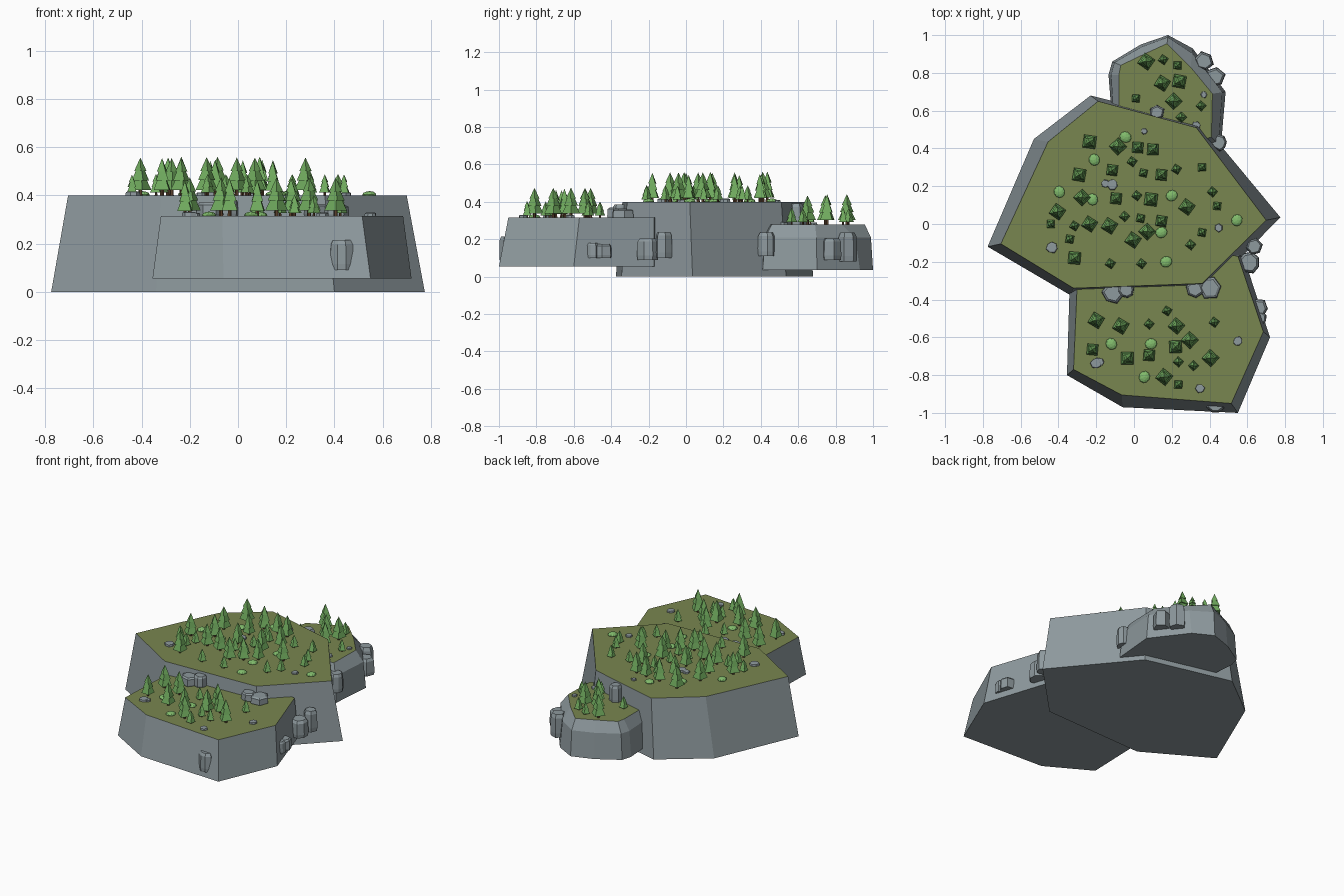
import bpy, bmesh, math, random

if "Cube" in bpy.data.objects:
    bpy.data.objects.remove(bpy.data.objects["Cube"])
random.seed(4)


def material(name, rgb):
    m = bpy.data.materials.new(name)
    m.diffuse_color = (*rgb, 1)
    m.use_nodes = True
    m.node_tree.nodes["Principled BSDF"].inputs["Base Color"].default_value = m.diffuse_color
    return m


ROCK = material("rock", (0.27, 0.32, 0.34))
GRASS = material("grass", (0.19, 0.24, 0.08))
LEAF = material("leaf", (0.16, 0.40, 0.11))
BUSH = material("bush_leaf", (0.22, 0.50, 0.15))
BARK = material("bark", (0.10, 0.05, 0.025))


def add(name, mesh, loc=(0, 0, 0), scale=(1, 1, 1), rot=0):
    o = bpy.data.objects.new(name, mesh)
    o.location, o.scale, o.rotation_euler = loc, scale, (0, 0, rot)
    bpy.context.collection.objects.link(o)
    return o


def to_mesh(bm, name, mats):
    bmesh.ops.recalc_face_normals(bm, faces=bm.faces)
    me = bpy.data.meshes.new(name)
    bm.to_mesh(me)
    bm.free()
    for m in mats:
        me.materials.append(m)
    return me


def loft(name, rings, mats):
    """Closed stack of (outline, z) rings; the last cap takes the last material."""
    bm = bmesh.new()
    rows = [[bm.verts.new((x, y, z)) for x, y in pts] for pts, z in rings]
    n = len(rows[0])
    for a, b in zip(rows, rows[1:]):
        for i in range(n):
            j = (i + 1) % n
            bm.faces.new((a[i], a[j], b[j], b[i]))
    bm.faces.new(rows[0][::-1])
    bm.faces.new(rows[-1]).material_index = len(mats) - 1
    return to_mesh(bm, name, mats)


def mix(a, b, t):
    return [(p[0] + (q[0] - p[0]) * t, p[1] + (q[1] - p[1]) * t) for p, q in zip(a, b)]


# Main plateau
base = [(-.775, -.12), (-.53, .45), (-.23, .68), (.36, .535), (.775, .035), (.40, -.345), (-.34, -.375)]
top = [(-.705, -.105), (-.455, .435), (-.19, .65), (.33, .51), (.70, .02), (.36, -.315), (-.32, -.34)]
add("main_plateau", loft("main_plateau", [(base, 0), (top, .4)], [ROCK, GRASS]))

# Front terrace
base = [(-.34, -.30), (-.355, -.80), (-.06, -.97), (.55, -1.0), (.72, -.60), (.58, -.17), (.1, -.1)]
top = [(-.30, -.30), (-.32, -.77), (-.065, -.905), (.515, -.95), (.685, -.57), (.55, -.17), (.1, -.1)]
add("front_terrace", loft("front_terrace", [(base, .055), (top, .315)], [ROCK, GRASS]))

# Back terrace with a chamfered rim
base = [(-.12, .60), (-.135, .79), (-.115, .86), (.035, .95), (.18, 1.0), (.31, .93), (.485, .70), (.46, .41), (.2, .4)]
top = [(-.08, .60), (-.08, .79), (-.07, .84), (.055, .90), (.175, .955), (.30, .83), (.415, .69), (.41, .46), (.2, .4)]
add("back_terrace", loft("back_terrace", [(base, .035), (mix(base, top, .25), .21), (top, .28)], [ROCK, GRASS]))


# Boulders: irregular faceted prisms
def boulder(name, x, y, r, z0, z1):
    n = random.choice((6, 7, 8))
    turn = random.random() * 6
    shape = [(r * k * math.cos(turn + i * math.tau / n), r * k * math.sin(turn + i * math.tau / n))
             for i in range(n) for k in [random.uniform(.86, 1.1)]]
    ring = lambda s: [(px * s, py * s) for px, py in shape]
    h = z1 - z0
    add(name, loft(name, [(ring(.95), 0), (ring(1), h * .2), (ring(.95), h * .85), (ring(.75), h)], [ROCK]), (x, y, z0))


for b in [(.37, .86, .055, .08, .235), (.425, .775, .058, .09, .205), (.45, .43, .045, .11, .235),
          (.605, -.205, .058, .09, .205), (.635, -.12, .045, .10, .24), (.655, -.45, .055, .10, .175),
          (.665, -.50, .04, .10, .18), (.43, -.955, .05, .09, .215)]:
    boulder("cliff_boulder", *b)
for b in [(-.115, -.365, .06, .31, .37), (-.04, -.35, .045, .31, .385), (.32, -.345, .05, .31, .365),
          (.40, -.335, .062, .31, .36), (.12, .59, .045, .275, .39)]:
    boulder("ledge_boulder", *b)
for z, spots in [(.4, [(.055, .49, .018), (-.115, .21, .03), (-.15, .215, .024), (-.435, -.125, .03), (.45, -.02, .023)]),
                 (.315, [(.55, -.62, .025), (-.20, -.738, .03), (-.178, -.73, .022), (.35, -.87, .025)]),
                 (.28, [(.37, .685, .018), (.33, .52, .024)])]:
    for x, y, r in spots:
        boulder("small_stone", x, y, r, z - .005, z + r * .55)


# Pine: trunk and three four-sided tiers
def cone(bm, n, r1, r2, z0, z1, mat, turn=0):
    vs = bmesh.ops.create_cone(bm, cap_ends=True, segments=n, radius1=r1, radius2=r2, depth=z1 - z0)["verts"]
    c, s = math.cos(turn), math.sin(turn)
    for v in vs:
        x, y, z = v.co
        v.co = (c * x - s * y, s * x + c * y, z + (z0 + z1) / 2)
    for f in {f for v in vs for f in v.link_faces}:
        f.material_index = mat


def pine(r, h):
    bm = bmesh.new()
    cone(bm, 5, r * .2, r * .16, -.005, h * .2, 0)
    cone(bm, 4, r, r * .3, h * .14, h * .58, 1)
    cone(bm, 4, r * .8, r * .2, h * .40, h * .80, 1, .12)
    cone(bm, 4, r * .56, 0, h * .64, h, 1, -.1)
    return to_mesh(bm, "pine", [BARK, LEAF])


PINES = {"large": pine(.048, .162), "medium": pine(.042, .15), "small": pine(.03, .09)}


def forest(z, **groups):
    for size, spots in groups.items():
        for x, y in spots:
            turn = random.choice((.1, .1, .7)) if size != "medium" else .7
            k = random.uniform(.95, 1.0)
            add(size + "_pine", PINES[size], (x, y, z), (k, k, k), turn + random.uniform(-.15, .15))


forest(.4,
       large=[(-.235, .435), (-.085, .41), (-.29, .26), (-.405, .065), (-.275, .14), (.09, .13), (.28, .09),
              (-.235, 0), (-.13, -.01), (-.005, -.085), (.07, -.04), (-.315, -.18)],
       medium=[(.02, .405), (.10, .395), (-.115, .285), (.145, .26), (-.095, .135), (.145, .015)],
       small=[(-.01, .33), (.05, .27), (.225, .29), (.36, .30), (.415, .17), (.015, .15), (.44, .095),
              (-.44, 0), (-.315, -.01), (-.05, .04), (.035, .03), (-.34, -.08), (.36, -.045), (.30, -.11),
              (-.125, -.21), (.04, -.21)])
forest(.315,
       large=[(-.20, -.51), (-.07, -.54), (.225, -.54), (-.035, -.71), (.22, -.65), (.295, -.615),
              (.405, -.71), (.16, -.81)],
       medium=[(-.22, -.665), (.08, -.695)],
       small=[(.08, -.53), (.175, -.46), (.425, -.52), (.235, -.73), (.315, -.75), (.235, -.85)])
forest(.28,
       large=[(.065, .86), (.15, .745), (.24, .755), (.21, .65)],
       small=[(.155, .87), (.23, .84), (.01, .665), (.25, .565), (.355, .625)])

# Bushes: squashed faceted domes
bm = bmesh.new()
bmesh.ops.create_icosphere(bm, subdivisions=2, radius=1)
dome = to_mesh(bm, "bush", [BUSH])
for z, spots in [(.4, [(-.045, .46), (-.21, .34), (-.395, .17), (-.22, .13), (.20, .15), (.145, -.045), (.545, .02), (.17, -.20)]),
                 (.315, [(-.12, -.635), (.09, -.635), (.055, -.81)])]:
    for x, y in spots:
        add("bush", dome, (x, y, z + .003), (.032, .029, .015), random.random() * 3)
